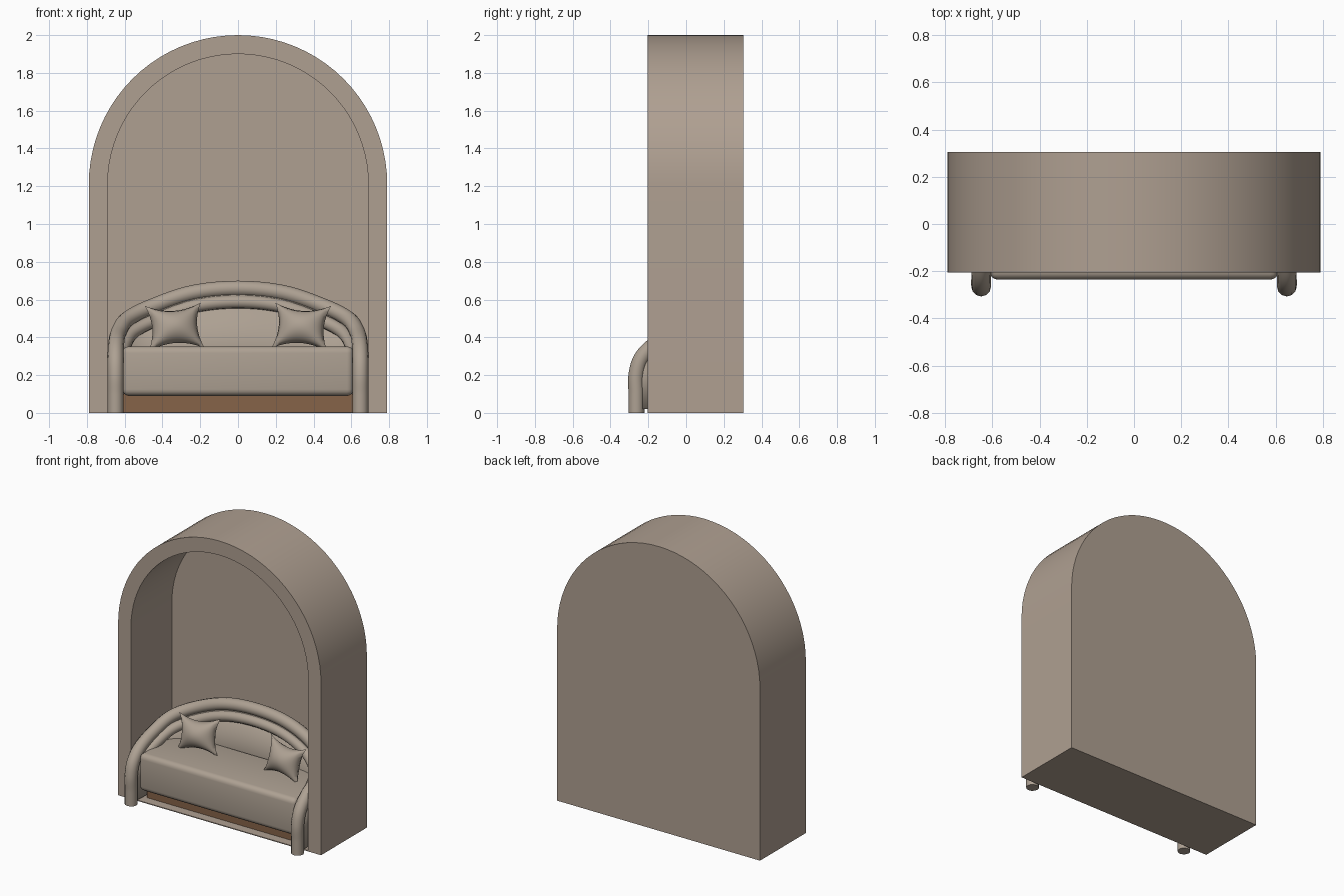
import bpy, bmesh, math
from mathutils import Vector, Matrix

cube = bpy.data.objects.get("Cube")
if cube:
    bpy.data.objects.remove(cube, do_unlink=True)


def material(name, rgb):
    m = bpy.data.materials.new(name)
    m.use_nodes = True
    m.diffuse_color = (*rgb, 1)
    m.node_tree.nodes["Principled BSDF"].inputs["Base Color"].default_value = (*rgb, 1)
    return m


PLASTER = material("warm plaster", (0.43, 0.35, 0.285))
FABRIC = material("taupe fabric", (0.42, 0.355, 0.29))
WOOD = material("brown wood", (0.24, 0.125, 0.065))


def activate(ob):
    bpy.ops.object.select_all(action='DESELECT')
    ob.select_set(True)
    bpy.context.view_layer.objects.active = ob


def finish(name, bm, mat, angle=35):
    bmesh.ops.recalc_face_normals(bm, faces=bm.faces)
    me = bpy.data.meshes.new(name)
    bm.to_mesh(me)
    bm.free()
    me.materials.append(mat)
    ob = bpy.data.objects.new(name, me)
    bpy.context.collection.objects.link(ob)
    activate(ob)
    bpy.ops.object.shade_smooth_by_angle(angle=math.radians(angle))
    return ob


def box(name, lo, hi, mat, bevel=0):
    bm = bmesh.new()
    lo, hi = Vector(lo), Vector(hi)
    bmesh.ops.create_cube(bm, size=1)
    for v in bm.verts:
        v.co = Vector(((lo[i] + hi[i]) / 2 + v.co[i] * (hi[i] - lo[i]) for i in range(3)))
    if bevel:
        bmesh.ops.bevel(bm, geom=bm.edges[:], offset=bevel, segments=4,
                        profile=0.5, affect='EDGES')
    return finish(name, bm, mat, 50)


def arch_loop(bm, half, base, spring, y, steps=40):
    pts = [(half, base)]
    for i in range(steps + 1):
        a = math.pi * i / steps
        pts.append((half * math.cos(a), spring + half * math.sin(a)))
    pts.append((-half, base))
    return [bm.verts.new((x, y, z)) for x, z in pts]


def bridge(bm, a, b):
    for i in range(len(a)):
        j = (i + 1) % len(a)
        bm.faces.new((a[i], a[j], b[j], b[i]))


# Arched alcove: outer shell, front rim, recess and back wall
FRONT, BACK, RECESS, SPRING = -0.205, 0.305, 0.25, 1.21
bm = bmesh.new()
outer_back = arch_loop(bm, 0.79, 0, SPRING, BACK)
outer_front = arch_loop(bm, 0.79, 0, SPRING, FRONT)
inner_front = arch_loop(bm, 0.69, 0.006, SPRING, FRONT)
inner_back = arch_loop(bm, 0.69, 0.006, SPRING, RECESS)
bridge(bm, outer_back, outer_front)
bridge(bm, outer_front, inner_front)
bridge(bm, inner_front, inner_back)
bm.faces.new(outer_back)
bm.faces.new(inner_back)
finish("arched_alcove", bm, PLASTER)


def smooth_path(points, steps=8):
    p = [Vector(q) for q in points]
    p = [p[0]] + p + [p[-1]]
    out = []
    for a, b, c, d in zip(p, p[1:], p[2:], p[3:]):
        for i in range(steps):
            t = i / steps
            out.append(0.5 * (2 * b + (c - a) * t + (2 * a - 5 * b + 4 * c - d) * t * t
                              + (3 * b - a - 3 * c + d) * t ** 3))
    return out + [p[-1]]


def mirrored(half):
    return half + [(-x, y, z) for x, y, z in reversed(half[:-1])]


def tube(name, path, radius):
    cu = bpy.data.curves.new(name, 'CURVE')
    cu.dimensions = '3D'
    cu.bevel_depth = radius
    cu.bevel_resolution = 4
    cu.use_fill_caps = True
    sp = cu.splines.new('POLY')
    sp.points.add(len(path) - 1)
    for pt, co in zip(sp.points, path):
        pt.co = (*co, 1)
    cu.materials.append(FABRIC)
    ob = bpy.data.objects.new(name, cu)
    bpy.context.collection.objects.link(ob)
    activate(ob)
    bpy.ops.object.convert(target='MESH')
    bpy.ops.object.shade_smooth_by_angle(angle=math.radians(50))


# Large roll forming the front legs, arms and top of the back
RAIL = [(.648, -.263, 0), (.648, -.263, .1), (.648, -.263, .2), (.648, -.235, .29),
        (.645, -.16, .365), (.63, -.03, .43), (.58, .09, .5), (.45, .17, .565),
        (.24, .2, .635), (0, .205, .658)]
tube("arm_and_back_roll", smooth_path(mirrored(RAIL)), 0.042)

# Thinner piping tucked inside the large roll
piping = [(x * .95, y - .03, z - .07) for x, y, z in RAIL[4:]]
tube("inner_back_roll", smooth_path(mirrored(piping)), 0.035)

# Curved upholstered shell below the rolls
bm = bmesh.new()
rows = [[bm.verts.new((p.x, p.y, z)) for z in (p.z, 0.02)]
        for p in smooth_path(mirrored(RAIL[3:]))]
for a, b in zip(rows, rows[1:]):
    bm.faces.new((a[0], b[0], b[1], a[1]))
shell = finish("back_shell", bm, FABRIC)
solid = shell.modifiers.new("thickness", 'SOLIDIFY')
solid.thickness = 0.05
solid.offset = 0

# Seat cushion and wooden plinth
box("seat_cushion", (-.612, -.236, .09), (.612, .19, .352), FABRIC, 0.035)
box("wood_plinth", (-.612, -.14, .004), (.612, .18, .1), WOOD)


def pillow(name, x, roll, turn, n=16):
    bm = bmesh.new()
    pose = (Matrix.Translation((x, .04, .455)) @ Matrix.Rotation(turn, 4, 'Z')
            @ Matrix.Rotation(-0.25, 4, 'X') @ Matrix.Rotation(roll, 4, 'Y'))
    for side in (-1, 1):
        grid = []
        for i in range(n + 1):
            u = 2 * i / n - 1
            row = []
            for j in range(n + 1):
                v = 2 * j / n - 1
                puff = 0.075 * ((1 - u * u) * (1 - v * v)) ** 0.6
                co = Vector((.15 * u * (1 - .2 * (1 - v * v)), side * puff,
                             .125 * v * (1 - .3 * (1 - u * u))))
                row.append(bm.verts.new(pose @ co))
            grid.append(row)
        for i in range(n):
            for j in range(n):
                bm.faces.new((grid[i][j], grid[i + 1][j], grid[i + 1][j + 1], grid[i][j + 1]))
    bmesh.ops.remove_doubles(bm, verts=bm.verts, dist=0.0005)
    finish(name, bm, FABRIC, 60)


# Two scatter pillows with pinched corners
pillow("right_pillow", -.335, -0.06, 0.1)
pillow("left_pillow", .335, 0.06, -0.1)
